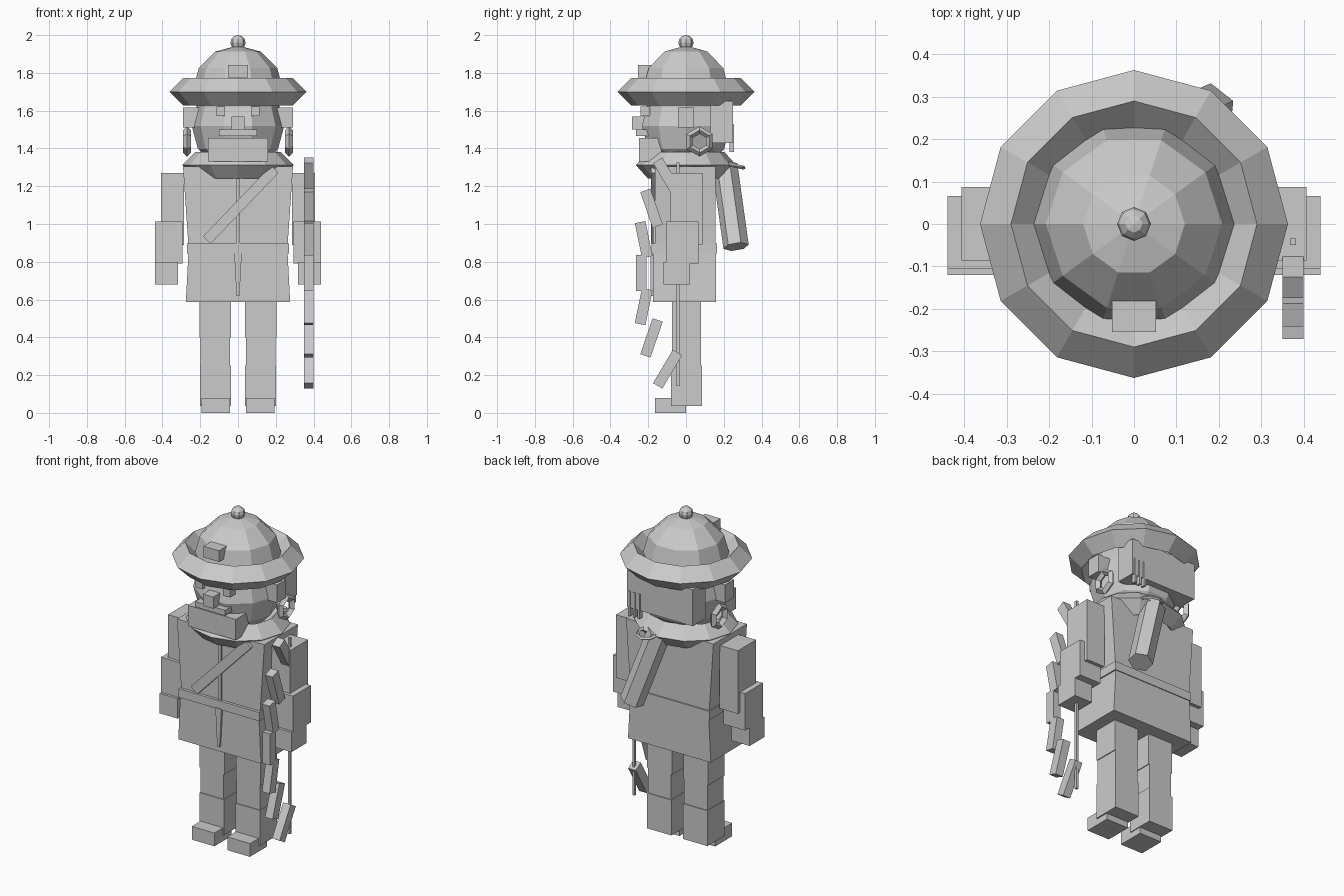
import bpy, math
from mathutils import Vector

if "Cube" in bpy.data.objects:
    bpy.data.objects.remove(bpy.data.objects["Cube"])

grey = bpy.data.materials.new("plain grey")
grey.diffuse_color = (0.6, 0.6, 0.6, 1)
grey.use_nodes = True
grey.node_tree.nodes["Principled BSDF"].inputs["Base Color"].default_value = grey.diffuse_color


def finish(name):
    o = bpy.context.object
    o.name = name
    o.data.materials.append(grey)
    return o


def box(name, x, y, z, taper=(1, 1)):
    """Box from (min, max) ranges; taper scales the top face in x and y."""
    c = Vector([(r[0] + r[1]) / 2 for r in (x, y, z)])
    bpy.ops.mesh.primitive_cube_add(size=1, location=c)
    o = finish(name)
    for v in o.data.vertices:
        top = v.co.z > 0
        v.co.x *= (x[1] - x[0]) * (taper[0] if top else 1)
        v.co.y *= (y[1] - y[0]) * (taper[1] if top else 1)
        v.co.z *= z[1] - z[0]
    return o


def pair(name, x, y, z):
    """Matching boxes on both sides of the body."""
    box("right_" + name, x, y, z)
    box("left_" + name, (-x[1], -x[0]), y, z)


def bar(name, a, b, width, depth):
    """Rectangular bar running between two points."""
    a, b = Vector(a), Vector(b)
    bpy.ops.mesh.primitive_cube_add(size=1, location=(a + b) / 2)
    o = finish(name)
    for v in o.data.vertices:
        v.co.x *= width
        v.co.y *= depth
        v.co.z *= (b - a).length
    d = b - a
    # rotate about x for bars in the side plane, about y for bars in the front plane
    if abs(d.y) > abs(d.x):
        o.rotation_euler.x = math.atan2(-d.y, d.z)
    else:
        o.rotation_euler.y = math.atan2(d.x, d.z)
    return o


def ball(name, z, r, seg, rings, turn=0):
    bpy.ops.mesh.primitive_uv_sphere_add(segments=seg, ring_count=rings, radius=r,
                                         location=(0, 0, z), rotation=(0, 0, turn))
    return finish(name)


def ring(name, loc, major, minor, seg, minor_seg, rot=(0, 0, 0)):
    bpy.ops.mesh.primitive_torus_add(major_segments=seg, minor_segments=minor_seg,
                                     major_radius=major, minor_radius=minor,
                                     location=loc, rotation=rot)
    return finish(name)


# Hat
ball("hat_dome", 1.705, 0.24, 10, 6, math.radians(18))
ring("hat_brim", (0, 0, 1.70), 0.29, 0.073, 12, 4)
ball("hat_knob", 1.96, 0.04, 8, 6)
box("hat_badge", (-.052, .052), (-.255, -.17), (1.775, 1.842))

# Head and face
ball("head", 1.52, 0.245, 10, 6, math.radians(18))
pair("eye", (.068, .115), (-.242, -.19), (1.572, 1.622))
box("nose", (-.035, .035), (-.285, -.2), (1.50, 1.57))
box("moustache", (-.1, .1), (-.265, -.19), (1.467, 1.50))
box("beard", (-.16, .16), (-.25, -.13), (1.33, 1.455))
pair("ear", (.20, .29), (-.042, .042), (1.51, 1.618))
box("back_hair", (-.22, .22), (.13, .25), (1.43, 1.65))
for s in (-1, 1):
    ring("earring", (s * .27, .072, 1.437), .06, .02, 6, 4,
         (0, math.radians(90), 0))

# Coat
ring("collar", (0, 0, 1.312), .225, .07, 12, 4).scale.y = .9
box("torso", (-.26, .26), (-.165, .155), (.85, 1.305), (1.12, 1))
box("skirt", (-.276, .276), (-.175, .158), (.588, .85), (.95, 1))
box("belt", (-.27, .27), (-.182, .163), (.845, .897))
box("coat_seam", (-.008, .008), (-.187, -.17), (.62, .85), (2.5, 1))
box("coat_front", (-.01, .01), (-.175, -.15), (.85, 1.27))
bar("sash", (-.165, -.17, .915), (.195, -.17, 1.29), .055, .03)

# Arms and legs
pair("upper_arm", (.285, .407), (-.086, .087), (.89, 1.27))
pair("forearm", (.295, .44), (-.105, .066), (.79, 1.012))
pair("hand", (.318, .44), (-.12, .022), (.68, .80))
pair("thigh", (.038, .203), (-.075, .08), (.40, .62))
pair("shin", (.043, .198), (-.075, .08), (.25, .40))
pair("boot", (.038, .202), (-.08, .085), (.037, .25))
pair("foot", (.043, .194), (-.163, 0), (0, .08))

# Quiver with arrow ends and loop
top, bottom = Vector((.035, .205, 1.31)), Vector((.175, .265, .88))
axis = top - bottom
bpy.ops.mesh.primitive_cylinder_add(vertices=6, radius=.068, depth=axis.length,
                                    location=(top + bottom) / 2)
quiver = finish("quiver")
quiver.rotation_euler = axis.to_track_quat('Z', 'Y').to_euler()
ring("quiver_loop", (.08, .25, 1.31), .058, .01, 8, 4, (math.radians(-12), 0, 0))
for i in range(3):
    x = .13 + .032 * i
    box("arrow_end", (x, x + .014), (.23, .255), (1.38, 1.53))

# Bow: three limbs mirrored about the grip, plus the string
mid = .74
box("bow_grip", (.35, .40), (-.265, -.208), (.645, .835))
for (y0, z0), (y1, z1) in (((-.205, .655), (-.243, .47)),
                           ((-.15, .492), (-.215, .302)),
                           ((-.045, .32), (-.15, .143))):
    bar("lower_bow_limb", (.375, y0, z0), (.375, y1, z1), .05, .057)
    bar("upper_bow_limb", (.375, y0, 2 * mid - z0), (.375, y1, 2 * mid - z1), .05, .057)
box("bow_string", (.368, .382), (-.05, -.034), (.143, 1.325))
